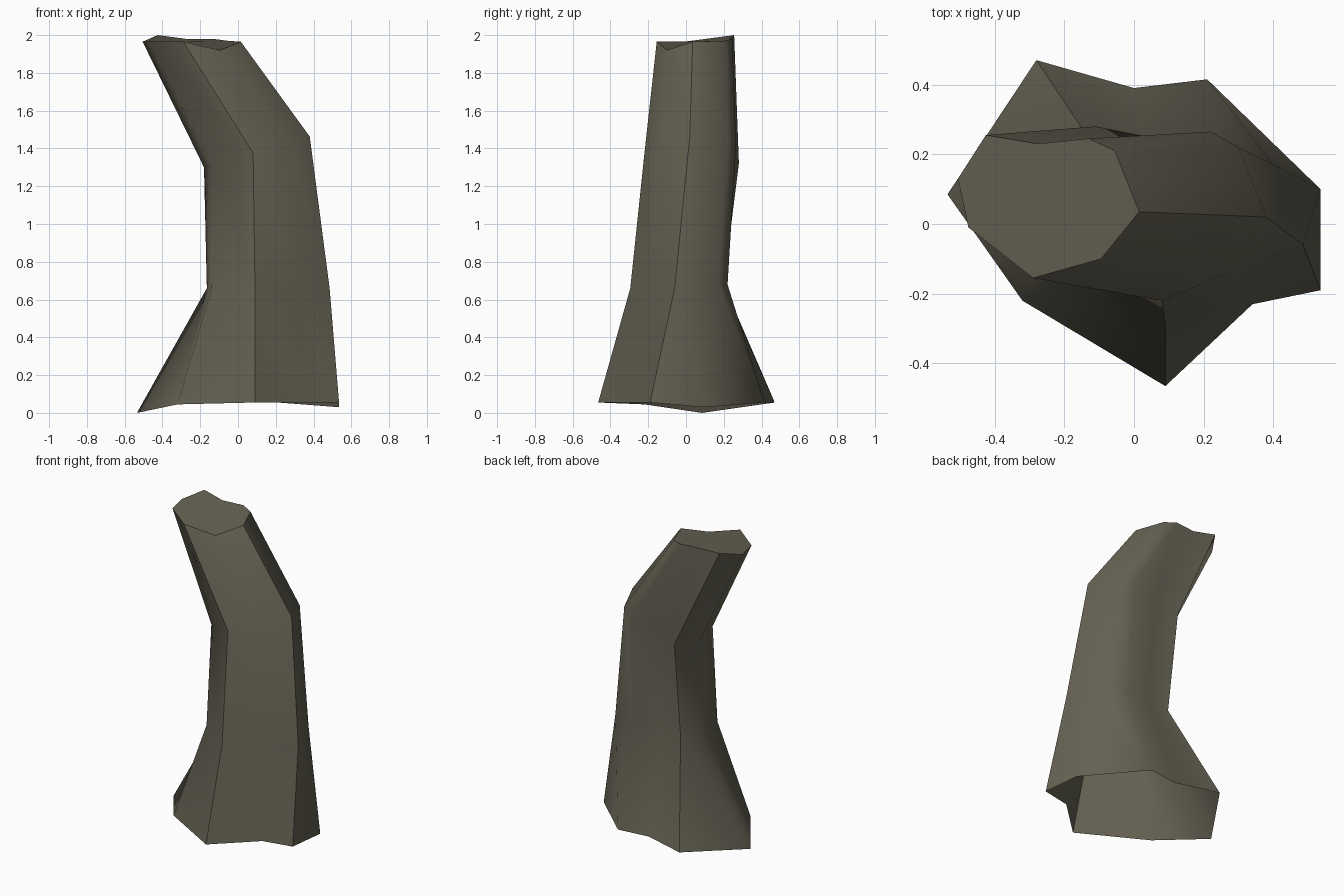
import bpy, bmesh

if "Cube" in bpy.data.objects:
    bpy.data.objects.remove(bpy.data.objects["Cube"])

# Cross-sections of the bent trunk, nine sides each, bottom to top
base = [(-.535, .085, 0), (-.28, .47, .055), (0, .39, .055), (.21, .415, .055), (.535, .10, .03),
        (.535, -.19, .055), (.34, -.23, .055), (.09, -.465, .055), (-.32, -.22, .045)]
waist = [(x, y, .66 + (.02 if y > .15 else 0)) for x, y in
         [(-.165, .07), (-.10, .20), (.05, .19), (.23, .22), (.40, .17),
          (.485, -.06), (.33, -.19), (.09, -.295), (-.14, -.13)]]
# the bend is a tilted ring, higher towards +x
bend = [(x, y, 1.3 + (x + .18) * .29) for x, y in
        [(-.18, .12), (-.11, .28), (.04, .25), (.22, .265), (.30, .22),
         (.38, .02), (.27, -.14), (.08, -.22), (-.14, -.08)]]
top = [(-.505, .13, 1.965), (-.425, .255, 2), (-.275, .23, 1.98), (-.13, .245, 1.98), (-.055, .21, 1.97),
       (.015, .035, 1.965), (-.095, -.10, 1.92), (-.29, -.155, 1.965), (-.475, -.01, 1.965)]

# Trunk shell: open underneath, cut face on top
bm = bmesh.new()
rings = [[bm.verts.new(p) for p in ring] for ring in (base, waist, bend, top)]
for lo, hi in zip(rings, rings[1:]):
    for i in range(9):
        j = (i + 1) % 9
        bm.faces.new((lo[i], lo[j], hi[j], hi[i]))
bm.faces.new(rings[-1])
bmesh.ops.recalc_face_normals(bm, faces=bm.faces)
if bm.faces[:][-1].normal.z < 0:
    bmesh.ops.reverse_faces(bm, faces=bm.faces)
mesh = bpy.data.meshes.new("tree_trunk")
bm.to_mesh(mesh)
bm.free()
trunk = bpy.data.objects.new("tree_trunk", mesh)
bpy.context.collection.objects.link(trunk)

# Bark colour
bark = bpy.data.materials.new("grey_brown_bark")
bark.diffuse_color = (.13, .12, .086, 1)
bark.use_nodes = True
bark.node_tree.nodes["Principled BSDF"].inputs["Base Color"].default_value = bark.diffuse_color
mesh.materials.append(bark)

# Soft bark with crisp ridges
bpy.context.view_layer.objects.active = trunk
trunk.select_set(True)
bpy.ops.object.shade_smooth_by_angle(angle=.9)
